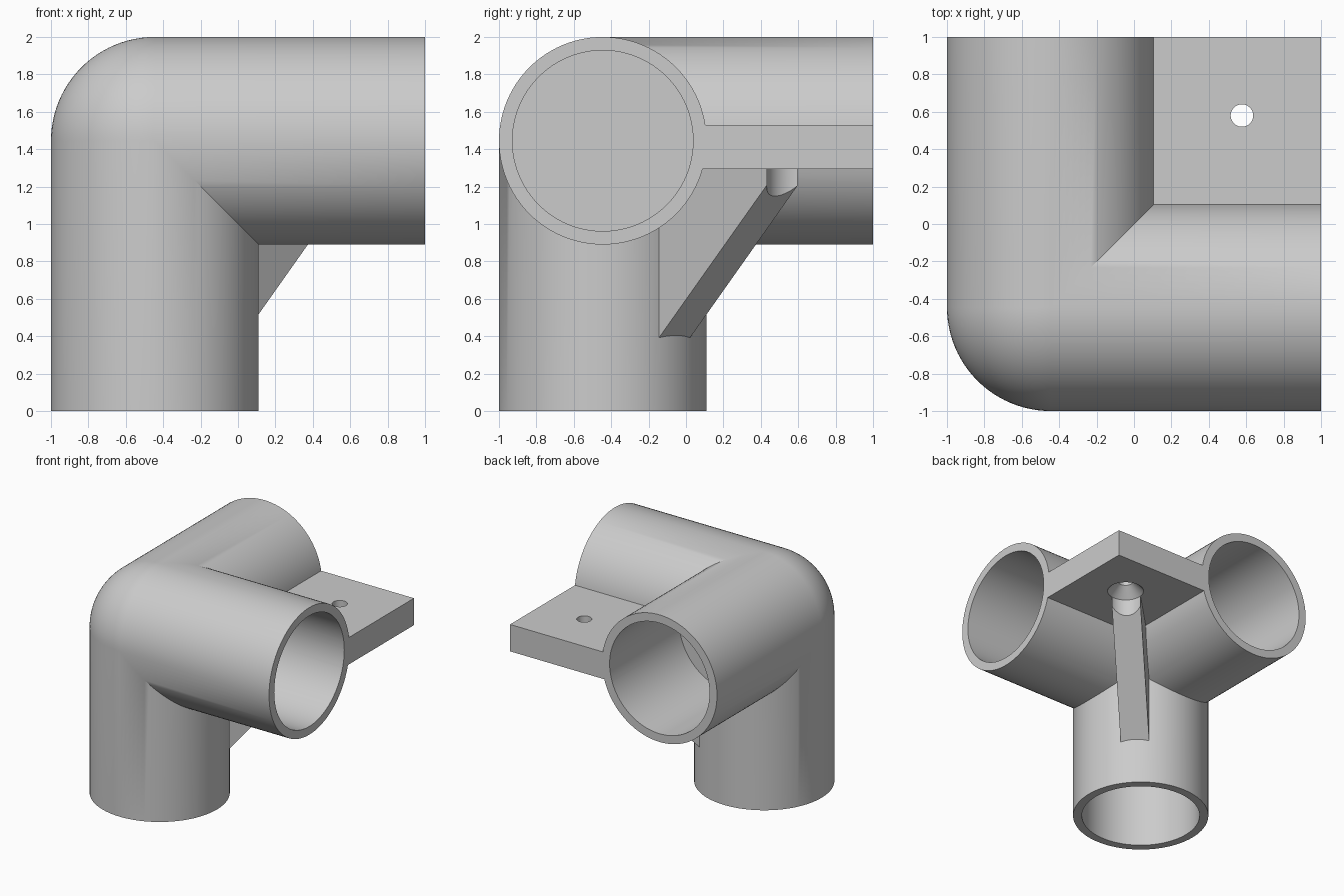
import bpy, bmesh, math
from mathutils import Vector, Matrix

if "Cube" in bpy.data.objects:
    bpy.data.objects.remove(bpy.data.objects["Cube"], do_unlink=True)

R, BORE = 0.555, 0.483            # pipe outer and inner radius
CORNER = Vector((-0.445, -0.445, 1.445))
LENGTH, DEPTH = 1.445, 0.96       # pipe length, socket depth
PLATE_LOW, PLATE_TOP = 1.295, 1.53
HOLE = Vector((0.577, 0.58, 0))
HEAD, SHANK = 0.148, 0.06         # screw head and shank radius
THICK = 0.235
SEGS = 96
DIRECTIONS = [Vector((1, 0, 0)), Vector((0, 1, 0)), Vector((0, 0, -1))]

grey = bpy.data.materials.new("light_grey")
grey.use_nodes = True
grey.diffuse_color = (0.6, 0.6, 0.6, 1)
grey.node_tree.nodes["Principled BSDF"].inputs["Base Color"].default_value = (0.6, 0.6, 0.6, 1)


def finish(name, bm):
    bmesh.ops.recalc_face_normals(bm, faces=bm.faces)
    mesh = bpy.data.meshes.new(name)
    bm.to_mesh(mesh)
    bm.free()
    mesh.materials.append(grey)
    ob = bpy.data.objects.new(name, mesh)
    bpy.context.collection.objects.link(ob)
    return ob


def ring(bm, centre, u, v, radius):
    angles = [math.tau * i / SEGS for i in range(SEGS)]
    return [bm.verts.new(centre + (u * math.cos(a) + v * math.sin(a)) * radius) for a in angles]


def bridge(bm, low, high):
    for i in range(SEGS):
        j = (i + 1) % SEGS
        bm.faces.new((low[i], low[j], high[j], high[i]))


def turned(name, origin, axis, u, v, profile):
    """Closed round solid from (distance along axis, radius) pairs."""
    bm = bmesh.new()
    rings = [ring(bm, origin + axis * d, u, v, r) for d, r in profile]
    for low, high in zip(rings, rings[1:]):
        bridge(bm, low, high)
    bm.faces.new(rings[0])
    bm.faces.new(rings[-1])
    return finish(name, bm)


def combine(target, other, operation):
    mod = target.modifiers.new("combine", 'BOOLEAN')
    mod.operation, mod.solver, mod.object = operation, 'EXACT', other
    bpy.context.view_layer.objects.active = target
    bpy.ops.object.modifier_apply(modifier=mod.name)
    bpy.data.objects.remove(other, do_unlink=True)


# Rounded corner: the one eighth of a ball that no pipe covers
bm = bmesh.new()
bmesh.ops.create_uvsphere(bm, u_segments=SEGS, v_segments=SEGS // 2, radius=R)
outside = [f for f in bm.faces
           if any(f.calc_center_median().dot(d) > 0 for d in DIRECTIONS)]
bmesh.ops.delete(bm, geom=outside, context='FACES')

# Three pipes, mitred where they meet
for k, d in enumerate(DIRECTIONS):
    u, v = DIRECTIONS[k - 1], DIRECTIONS[k - 2]
    start = ring(bm, Vector(), u, v, R)
    end = ring(bm, d * LENGTH, u, v, R)
    for vert in start:
        vert.co += d * max(0, vert.co.dot(u), vert.co.dot(v))
    bridge(bm, start, end)
    bm.faces.new(end)
bmesh.ops.remove_doubles(bm, verts=bm.verts, dist=0.0005)
bmesh.ops.translate(bm, vec=CORNER, verts=bm.verts)
body = finish("corner_connector", bm)

# Mounting plate between the two level pipes
bm = bmesh.new()
inner = -0.4
mid, size = (1 + inner) / 2, 1 - inner
bmesh.ops.create_cube(bm, size=1, matrix=Matrix.Translation((mid, mid, (PLATE_LOW + PLATE_TOP) / 2))
                      @ Matrix.Diagonal((size, size, PLATE_TOP - PLATE_LOW, 1)))
combine(body, finish("plate", bm), 'UNION')

# Diagonal rib sloping from the upright pipe to the plate
root, tip = 0.4, (HOLE.x - CORNER.x) * math.sqrt(2)
along = Vector((1, 1, 0)).normalized()
side = Vector((1, -1, 0)).normalized() * THICK / 2
base = Vector((CORNER.x, CORNER.y, 0))
profile = [(root, PLATE_LOW - tip + root), (tip + 0.1, PLATE_LOW + 0.1), (root, PLATE_LOW + 0.1)]
bm = bmesh.new()
face = bm.faces.new([bm.verts.new(base + along * s + Vector((0, 0, z)) - side) for s, z in profile])
extruded = bmesh.ops.extrude_face_region(bm, geom=[face])["geom"]
bmesh.ops.translate(bm, vec=side * 2, verts=[v for v in extruded if isinstance(v, bmesh.types.BMVert)])
bm.faces.ensure_lookup_table()
combine(body, finish("rib", bm), 'UNION')

# Sockets in the pipes
for k, d in enumerate(DIRECTIONS):
    socket = turned("socket", CORNER, d, DIRECTIONS[k - 1], DIRECTIONS[k - 2],
                    [(LENGTH - DEPTH, BORE), (LENGTH + 0.1, BORE)])
    combine(body, socket, 'DIFFERENCE')

# Countersunk screw hole, its head clearance notching the rib
rim = PLATE_LOW + 0.002
hole = turned("hole", HOLE, Vector((0, 0, 1)), Vector((1, 0, 0)), Vector((0, 1, 0)),
              [(0.8, HEAD), (rim, HEAD), (rim + HEAD - SHANK, SHANK), (PLATE_TOP + 0.1, SHANK)])
combine(body, hole, 'DIFFERENCE')

# Smooth round walls, sharp rims
bpy.ops.object.select_all(action='DESELECT')
body.select_set(True)
bpy.context.view_layer.objects.active = body
bpy.ops.object.shade_smooth_by_angle(angle=math.radians(30))
